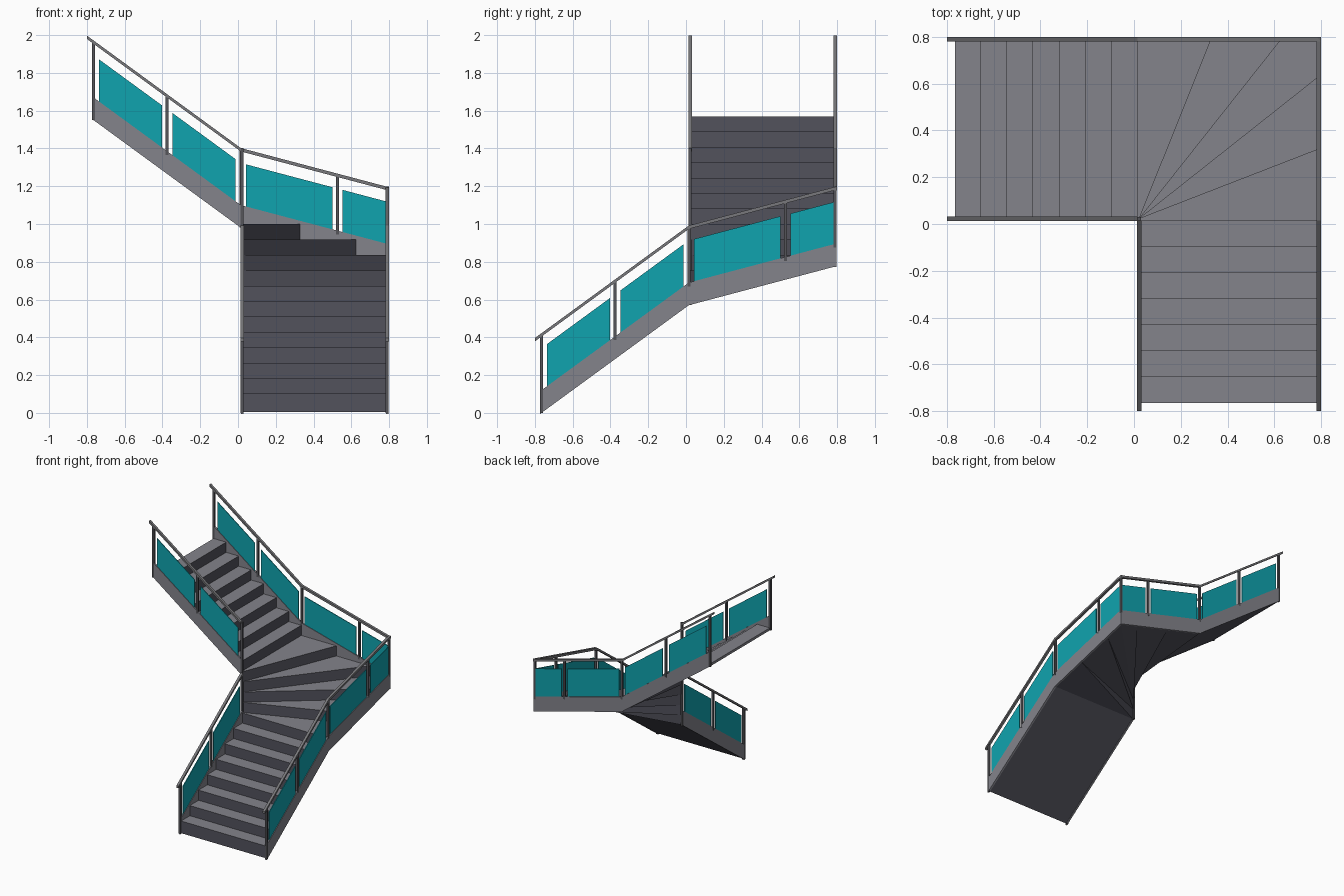
import bpy
import bmesh
from mathutils import Vector

cube = bpy.data.objects.get("Cube")
if cube:
    bpy.data.objects.remove(cube)


def material(name, rgb):
    m = bpy.data.materials.new(name)
    m.use_nodes = True
    m.diffuse_color = (*rgb, 1)
    m.node_tree.nodes["Principled BSDF"].inputs["Base Color"].default_value = (*rgb, 1)
    return m


GREY = material("light grey", (0.23, 0.23, 0.26))
DARK = material("dark grey", (0.085, 0.085, 0.108))
RAIL = material("rail grey", (0.19, 0.19, 0.2))
POST = material("post grey", (0.09, 0.09, 0.1))
GLASS = material("teal glass", (0.005, 0.37, 0.43))


def finish(name, bm, mats):
    me = bpy.data.meshes.new(name)
    bm.to_mesh(me)
    bm.free()
    for m in mats:
        me.materials.append(m)
    ob = bpy.data.objects.new(name, me)
    bpy.context.collection.objects.link(ob)
    return ob


def plate(name, p, q, low, high, width, mat):
    """Upright slab following the slope from p to q."""
    d = Vector((q.x - p.x, q.y - p.y, 0)).normalized()
    side = Vector((-d.y, d.x, 0)) * width / 2
    bm = bmesh.new()
    rings = []
    for c in (p, q):
        rings.append([bm.verts.new(c + side * s + Vector((0, 0, h)))
                      for s, h in ((-1, low), (1, low), (1, high), (-1, high))])
    a, b = rings
    bm.faces.new(a)
    bm.faces.new(b[::-1])
    for i in range(4):
        j = (i + 1) % 4
        bm.faces.new((a[i], b[i], b[j], a[j]))
    bmesh.ops.recalc_face_normals(bm, faces=bm.faces)
    finish(name, bm, [mat])


def post(name, c, low, high):
    half = Vector((0.008, 0, 0))
    bottom = Vector((c.x, c.y, 0))
    plate(name, bottom - half, bottom + half, c.z + low, c.z + high, 0.016, POST)


STRINGER, RAIL_TOP, GLASS_TOP = 0.12, 0.422, 0.343


def balustrade(name, p, q, mid, start_ext, end_ext, glass_start, glass_end):
    """Stringer, handrail, middle post and two glass panels."""
    run = Vector((q.x - p.x, q.y - p.y)).length
    at = lambda dist: p.lerp(q, dist / run)
    corner = 0.007
    plate(name + "_stringer", at(-corner), at(run + corner), 0, STRINGER, 0.014, GREY)
    plate(name + "_handrail", at(-start_ext), at(run + end_ext),
          RAIL_TOP - 0.018, RAIL_TOP, 0.02, RAIL)
    m = mid * run
    post(name + "_middle_post", at(m), 0.1, RAIL_TOP - 0.012)
    for label, a, b in (("first", glass_start, m - 0.027), ("second", m + 0.027, run - glass_end)):
        plate(f"{name}_{label}_glass", at(a), at(b), STRINGER - 0.01, GLASS_TOP, 0.006, GLASS)


# Outer and inner balustrades
IN, OUT, END = 0.022, 0.79, -0.765
A = Vector((OUT, END, 0))
B = Vector((OUT, 0.015, 0.57))
C = Vector((OUT, OUT, 0.775))
D = Vector((0.015, OUT, 0.98))
E = Vector((END, OUT, 1.55))
F = Vector((IN, END, 0))
G = Vector((IN, 0.015, 0.57))
H = Vector((0.015, IN, 0.98))
J = Vector((END, IN, 1.55))
balustrade("outer_lower", A, B, 0.5, 0.035, 0, 0.03, 0.027)
balustrade("outer_side_turn", B, C, 0.66, 0, 0.01, 0.027, 0.004)
balustrade("outer_back_turn", C, D, 0.34, 0.01, 0, 0.004, 0.027)
balustrade("outer_upper", D, E, 0.5, 0, 0.035, 0.027, 0.03)
balustrade("inner_lower", F, G, 0.5, 0.035, 0, 0.03, 0.027)
balustrade("inner_upper", H, J, 0.5, 0, 0.035, 0.027, 0.03)

for label, c, low in (("outer_start", A, 0), ("outer_lower_turn", B, 0.1),
                      ("outer_corner", C, 0.1), ("outer_upper_turn", D, 0.1),
                      ("outer_end", E, 0), ("inner_start", F, 0), ("inner_end", J, 0)):
    post(label + "_post", c, low, RAIL_TOP - 0.012)
post("inner_corner_post", Vector((IN, IN, 0)), G.z, H.z + RAIL_TOP)

# Step edges in plan: inner end, outer end, underside height
FLIGHT = 7
edges = []
for i in range(FLIGHT + 1):
    t = i / FLIGHT
    y = A.y + (B.y - A.y) * t
    edges.append(((IN, y), (OUT, y), B.z * t))
for y in (0.32, 0.63):
    edges.append(((IN, IN), (OUT, y), B.lerp(C, (y - B.y) / (C.y - B.y)).z))
for x in (0.63, 0.33):
    edges.append(((IN, IN), (x, OUT), C.lerp(D, (C.x - x) / (C.x - D.x)).z))
for i in range(FLIGHT + 1):
    p = D.lerp(E, i / FLIGHT)
    edges.append(((p.x, IN), (p.x, OUT), p.z))

# Treads, risers and soffit
bm = bmesh.new()


def face(points, mat):
    unique = []
    for p in points:
        v = Vector(p)
        if all((v - u).length > 1e-4 for u in unique):
            unique.append(v)
    if len(unique) > 2:
        bm.faces.new([bm.verts.new(v) for v in unique]).material_index = mat


RISE, LIFT = 0.0816, 0.004
for i, ((a, b, s), (c, d, u)) in enumerate(zip(edges, edges[1:])):
    z = 0.02 + RISE * (i + 1)
    s, u = s + LIFT, u + LIFT
    turn = b[0] == OUT and d[0] != OUT
    corner = [(OUT, OUT)] if turn else []
    face([(*p, z) for p in [a, b, *corner, d, c]], 0)
    bottom = s if i == 0 else z - RISE
    face([(*a, bottom), (*b, bottom), (*b, z), (*a, z)], 1)
    under = [b, *corner, d]
    heights = [s, C.z + LIFT, u] if turn else [s, u]
    for k in range(len(under) - 1):
        face([(*a, s), (*under[k + 1], heights[k + 1]), (*under[k], heights[k])], 1)
    face([(*a, s), (*c, u), (*d, u)], 1)

# Closing face at the top of the stair
a, b, s = edges[-1]
face([(*a, z), (*b, z), (*b, s), (*a, s)], 0)
bmesh.ops.remove_doubles(bm, verts=bm.verts, dist=1e-5)
finish("steps", bm, [GREY, DARK])
